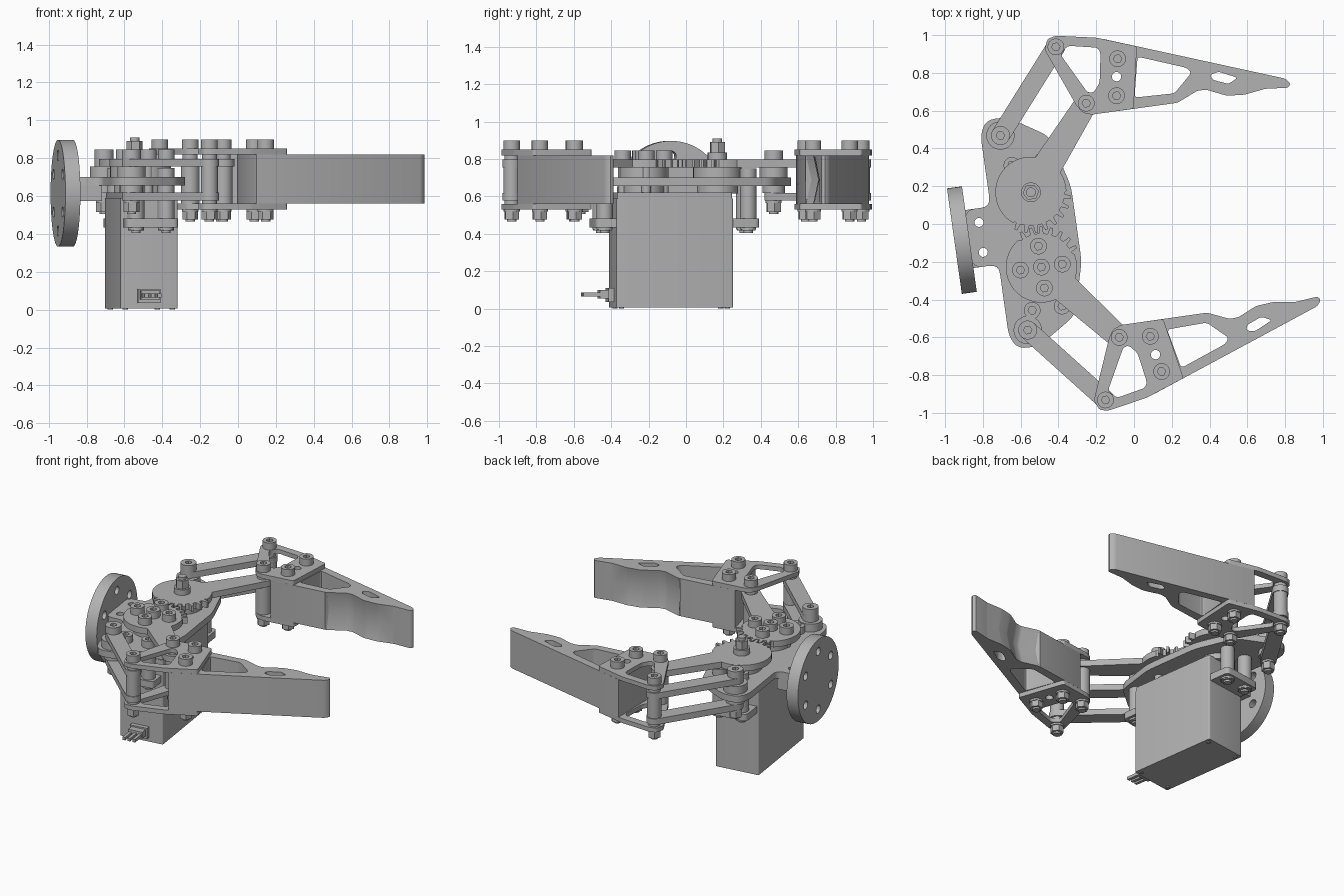
import bpy, bmesh
from math import sin, cos, pi, radians, atan2, hypot
from mathutils import Matrix, Vector
from mathutils.geometry import tessellate_polygon

cube = bpy.data.objects.get("Cube")
if cube:
    bpy.data.objects.remove(cube, do_unlink=True)

grey = bpy.data.materials.new("plain_grey")
grey.use_nodes = True
COLOUR = (0.45, 0.45, 0.45, 1)
grey.diffuse_color = COLOUR
grey.node_tree.nodes["Principled BSDF"].inputs["Base Color"].default_value = COLOUR

# The gripper is built symmetric about its own axis, then turned slightly
PLACE = Matrix.Translation((-0.518, -0.03, 0)) @ Matrix.Rotation(radians(8), 4, 'Z')


# ---- helpers ----
def circle(u, v, r, n=28, turn=0.0):
    return [(u + r * cos(turn + 2 * pi * i / n), v + r * sin(turn + 2 * pi * i / n)) for i in range(n)]


def rect(u0, u1, v0, v1):
    return [(u0, v0), (u1, v0), (u1, v1), (u0, v1)]


def rounded(points, r=0.02, steps=4):
    """Replace every corner with a small curve."""
    out = []
    for i, p in enumerate(points):
        p = Vector(p)
        ends = []
        for q in (points[i - 1], points[(i + 1) % len(points)]):
            d = Vector(q) - p
            ends.append(p + d.normalized() * min(r, d.length * 0.45))
        for k in range(steps + 1):
            t = k / steps
            out.append(tuple(ends[0] * (1 - t) ** 2 + p * 2 * t * (1 - t) + ends[1] * t * t))
    return out


def bar(p, q, r1, r2, n=12):
    """Round-ended bar from p to q."""
    a = atan2(q[1] - p[1], q[0] - p[0])
    pts = []
    for c, r, start in ((p, r1, a + pi / 2), (q, r2, a - pi / 2)):
        pts += [(c[0] + r * cos(start + pi * i / n), c[1] + r * sin(start + pi * i / n)) for i in range(n + 1)]
    return pts


def flip(points, side):
    return [(u, v * side) for u, v in points]


def part(name, solids, side=1, matrix=PLACE, waist=None):
    """Each solid is (loops, z0, z1): first loop the outline, the rest holes."""
    bm = bmesh.new()
    for loops, z0, z1 in solids:
        levels = [z0, (z0 + z1) / 2, z1] if waist else [z0, z1]
        rows = [[] for _ in levels]
        for loop in loops:
            rings = []
            for k, z in enumerate(levels):
                pts = [waist(p) for p in loop] if waist and k == 1 else loop
                rings.append([bm.verts.new((u, v * side, z)) for u, v in pts])
                rows[k] += rings[-1]
            n = len(loop)
            for a, b in zip(rings, rings[1:]):
                for i in range(n):
                    j = (i + 1) % n
                    bm.faces.new((a[i], a[j], b[j], b[i]))
        tris = tessellate_polygon([[Vector((u, v, 0)) for u, v in loop] for loop in loops])
        for row in (rows[0], rows[-1]):
            for t in tris:
                if len(set(t)) == 3:
                    bm.faces.new([row[i] for i in t])
    bmesh.ops.recalc_face_normals(bm, faces=bm.faces)
    mesh = bpy.data.meshes.new(name)
    bm.to_mesh(mesh)
    bm.free()
    mesh.materials.append(grey)
    mesh.polygons.foreach_set("use_smooth", [True] * len(mesh.polygons))
    mesh.set_sharp_from_angle(angle=radians(30))
    ob = bpy.data.objects.new(name, mesh)
    ob.matrix_world = matrix
    bpy.context.scene.collection.objects.link(ob)
    return ob


def bolt(name, u, v, seat, bottom, nut_top=None, side=1, r=0.044):
    """Socket-head bolt, with an optional hex nut and washer below."""
    solids = [([circle(u, v, r), circle(u, v, 0.022, 6)], seat, seat + 0.048),
              ([circle(u, v, 0.025, 16)], bottom, seat + 0.02)]
    if nut_top:
        solids += [([circle(u, v, 0.043)], nut_top - 0.012, nut_top),
                   ([circle(u, v, 0.042, 6)], bottom + 0.012, nut_top - 0.012)]
    part(name, solids, side)


# ---- key points on the left half ----
GEAR, ANCHOR = (0, 0.2), (-0.118, 0.52)
KNUCKLE, ELBOW = (0.356, 0.626), (0.238, 0.944)
GRIP_BOLTS = ((0.553, 0.836), (0.520, 0.643))

# ---- servo ----
part("servo_body", [([rounded(rect(-0.152, 0.152, -0.365, 0.265), 0.012)], 0.006, 0.59),
                    ([rounded(rect(-0.147, 0.147, -0.36, 0.26), 0.012)], 0.59, 0.62)])
MOUNTS = [(u, v) for u in (-0.08, 0.08) for v in (-0.42, 0.355)]
part("servo_tabs", [([rounded(rect(-0.14, 0.14, -0.475, 0.41), 0.03)]
                     + [circle(u, v, 0.024, 16) for u, v in MOUNTS], 0.435, 0.482)])
part("servo_screws", [([circle(u, v, 0.014, 12)], 0, 0.02)
                      for u in (-0.125, 0.125) for v in (-0.335, 0.235)])
part("servo_plug", [([rect(-0.065, 0.055, -0.395, -0.36)], 0.035, 0.11),
                    ([rect(-0.055, 0.045, -0.44, -0.39)], 0.055, 0.1)])
part("servo_pins", [([rect(u - 0.01, u + 0.01, -0.53, -0.43)], 0.065, 0.085) for u in (-0.04, -0.005, 0.03)])
for u, v in MOUNTS:
    part("servo_standoff", [([circle(u, v, 0.044)], 0.482, 0.655)])
    bolt("servo_mount_bolt", u, v, 0.70, 0.405, 0.435)

# ---- base plate and wrist flange ----
half = [(-0.36, 0.155), (-0.222, 0.155), (-0.222, 0.54), (-0.18, 0.612), (-0.07, 0.612),
        (0.14, 0.479), (0.189, 0.296), (0.215, 0.2)]
outline = half + flip(half[::-1], -1)
tab_holes = [circle(-0.294, v, 0.024, 16) for v in (-0.08, 0.08)]
part("base_plate", [([rounded(outline, 0.05)] + tab_holes, 0.655, 0.70)])
part("wrist_bracket", [([rect(-0.36, -0.225, -0.155, 0.155)] + tab_holes, 0.575, 0.655)])
flange_holes = [circle(0.2 * cos(pi * i / 3), 0.2 * sin(pi * i / 3), 0.028, 16) for i in range(6)]
part("wrist_flange", [([circle(0, 0, 0.282, 64)] + flange_holes, 0, 0.08)],
     matrix=PLACE @ Matrix.Translation((-0.437, 0, 0.615)) @ Matrix.Rotation(pi / 2, 4, 'Y'))


# ---- gears ----
def gear_outline(shift):
    pts, pitch = [], 15
    for k in range(24):
        mid = k * pitch + shift
        toothed = 235 <= mid % 360 <= 345
        for off, tip in ((-5.5, 0), (-4, 0), (-2, 1), (2, 1), (4, 0), (5.5, 0)):
            r = (0.215 if tip else 0.178) if toothed else 0.188
            a = radians(mid + off)
            pts.append((r * cos(a), GEAR[1] + r * sin(a)))
    return pts


# ---- finger profiles ----
back_edge = [(0.177, 0.937), (0.20, 0.992), (0.245, 1.002), (0.458, 0.962)]
heel = [(0.375, 0.562), (0.330, 0.579), (0.303, 0.620)]
plate_outline = rounded(back_edge + [(0.663, 0.887), (0.600, 0.562)] + heel, 0.015)
plate_window = rounded([(0.257, 0.899), (0.300, 0.941), (0.456, 0.909), (0.468, 0.880),
                        (0.441, 0.723), (0.402, 0.676), (0.371, 0.680)], 0.02)
finger_outline = rounded([(0.485, 0.953), (1.418, 0.608), (1.441, 0.578), (1.427, 0.558), (1.306, 0.570),
                          (1.192, 0.554), (1.097, 0.562), (0.996, 0.608), (0.948, 0.610),
                          (0.835, 0.561), (0.435, 0.562)], 0.012, 2)
finger_outline = [p for p in finger_outline]
big_window = rounded([(0.659, 0.832), (0.908, 0.738), (0.930, 0.709), (0.826, 0.613), (0.613, 0.620)], 0.02)
small_window = rounded([(1.028, 0.684), (1.072, 0.694), (1.168, 0.648), (1.116, 0.622), (1.035, 0.656)], 0.015)
pin_hole = circle(0.534, 0.743, 0.025, 16)


def grip_groove(p):
    """Pinch the wavy gripping edge inward at half height."""
    if 0.83 < p[0] < 1.25 and p[1] < 0.6115:
        return (p[0], p[1] + 0.028)
    return p


# ---- both arms ----
for side, tag in ((1, "left"), (-1, "right")):
    part(tag + "_gear_arm", [([gear_outline(0 if side > 0 else 7.5)], 0.755, 0.797),
                             ([bar(GEAR, KNUCKLE, 0.085, 0.06)], 0.755, 0.797)], side)
    part(tag + "_gear_spacer", [([circle(*GEAR, 0.13)], 0.70, 0.755),
                                ([circle(*GEAR, 0.11)], 0.615, 0.655)], side)
    part(tag + "_links", [([bar(ANCHOR, ELBOW, 0.05, 0.05)], z, z + 0.042) for z in (0.577, 0.755)], side)
    part(tag + "_anchor_spacers", [([circle(*ANCHOR, 0.075)], 0.70, 0.755),
                                   ([circle(*ANCHOR, 0.06)], 0.619, 0.655)], side)
    bolt(tag + "_anchor_bolt", *ANCHOR, 0.797, 0.505, 0.577, side, 0.05)

    part(tag + "_finger", [([finger_outline, big_window, small_window, pin_hole], 0.56, 0.82)],
         side, waist=grip_groove)
    part(tag + "_finger_plates", [([plate_outline, plate_window, pin_hole], z, z + 0.03)
                                  for z in (0.53, 0.82)], side)
    part(tag + "_knuckle_spacers", [([circle(*KNUCKLE, 0.05)], 0.56, 0.755),
                                    ([circle(*KNUCKLE, 0.04)], 0.797, 0.82)], side)
    part(tag + "_elbow_spacers", [([circle(*ELBOW, 0.045)], 0.619, 0.755),
                                  ([circle(*ELBOW, 0.04)], 0.797, 0.82),
                                  ([circle(*ELBOW, 0.04)], 0.56, 0.577)], side)
    for spot in (KNUCKLE, ELBOW) + GRIP_BOLTS:
        bolt(tag + "_finger_bolt", *spot, 0.85, 0.465, 0.53, side)

# ---- drive shaft on the left gear, bolt pattern on the right gear ----
part("drive_shaft", [([circle(*GEAR, 0.052)], 0.797, 0.835),
                     ([circle(*GEAR, 0.043, 6)], 0.835, 0.89),
                     ([circle(*GEAR, 0.026, 16)], 0.89, 0.91)])
bolt("hub_bolt", *GEAR, 0.797, 0.62, side=-1)
for k in range(4):
    a = k * pi / 2
    bolt("hub_bolt", GEAR[0] + 0.112 * cos(a), GEAR[1] + 0.112 * sin(a), 0.797, 0.62, side=-1)
